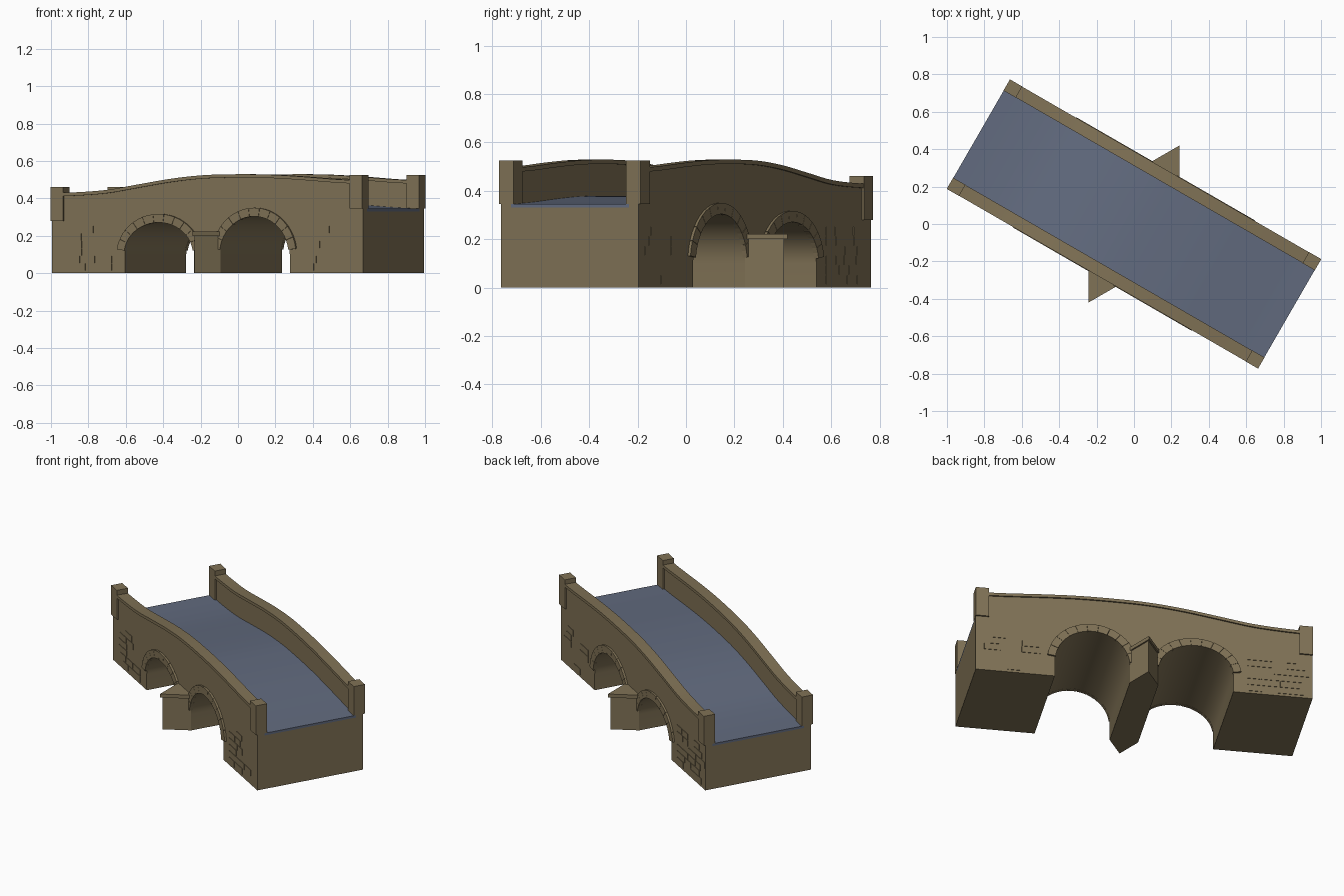
import bpy, bmesh, math, random
from mathutils import Matrix, Vector

if "Cube" in bpy.data.objects:
    bpy.data.objects.remove(bpy.data.objects["Cube"])

random.seed(4)
TURN = Matrix.Rotation(math.radians(-30), 4, 'Z')   # whole bridge sits turned in plan
HALF = 0.96            # half length along the bridge
WALL = 0.328           # half width of the wall faces
EDGE = 0.337           # half width of copings and posts
INNER = 0.27           # half width of the roadway


def material(name, rgb):
    m = bpy.data.materials.new(name)
    m.diffuse_color = (*rgb, 1)
    m.use_nodes = True
    m.node_tree.nodes["Principled BSDF"].inputs["Base Color"].default_value = m.diffuse_color
    return m


STONE = material("brown stone", (0.216, 0.168, 0.092))
ROAD = material("slate road", (0.122, 0.147, 0.212))

# Road height along the bridge: low end, hump, higher end
KEYS = [(-0.96, .28), (-0.82, .282), (-0.62, .295), (-0.42, .325), (-0.22, .355),
        (-0.02, .374), (.18, .379), (.38, .377), (.58, .367), (.80, .352), (.96, .345)]


def road_z(u):
    i = max(k for k in range(len(KEYS) - 1) if KEYS[k][0] <= u + 1e-6)
    (u0, z0), (u1, z1) = KEYS[i], KEYS[i + 1]

    def slope(k):
        a, b = KEYS[max(k - 1, 0)], KEYS[min(k + 1, len(KEYS) - 1)]
        return (b[1] - a[1]) / (b[0] - a[0])
    h, t = u1 - u0, (u - u0) / (u1 - u0)
    return ((2*t**3 - 3*t**2 + 1) * z0 + (t**3 - 2*t**2 + t) * h * slope(i)
            + (3*t**2 - 2*t**3) * z1 + (t**3 - t**2) * h * slope(i + 1))


def add_prism(bm, pts, axis, lo, hi):
    """Extrude a 2D outline along y (points are x,z) or z (points are x,y)."""
    def at(p, d):
        return (p[0], d, p[1]) if axis == 'y' else (p[0], p[1], d)
    a = [bm.verts.new(at(p, lo)) for p in pts]
    b = [bm.verts.new(at(p, hi)) for p in pts]
    bm.faces.new(a)
    bm.faces.new(b[::-1])
    for i in range(len(pts)):
        j = (i + 1) % len(pts)
        bm.faces.new((a[i], b[i], b[j], a[j]))


def finish(name, bm, mat, smooth=False):
    bmesh.ops.recalc_face_normals(bm, faces=bm.faces[:])
    bmesh.ops.transform(bm, matrix=TURN, verts=bm.verts[:])
    me = bpy.data.meshes.new(name)
    bm.to_mesh(me)
    bm.free()
    me.materials.append(mat)
    ob = bpy.data.objects.new(name, me)
    bpy.context.collection.objects.link(ob)
    if smooth:
        bpy.ops.object.select_all(action='DESELECT')
        ob.select_set(True)
        bpy.context.view_layer.objects.active = ob
        bpy.ops.object.shade_smooth_by_angle(angle=math.radians(25))
    return ob


def strip(lower, upper, n=40):
    """Outline of a band that follows the road between two offsets."""
    us = [-HALF + 2 * HALF * i / n for i in range(n + 1)]
    return ([(u, road_z(u) + lower) for u in us]
            + [(u, road_z(u) + upper) for u in reversed(us)])


# Arches: centre, half span, springing height, rise
SPRING, SPAN = 0.10, 0.214
ARCHES = [("left", -0.295, 0.172), ("right", 0.295, 0.205)]


def arch_point(c, rise, a, off=0.0):
    return (c - (SPAN + off) * math.cos(a), SPRING + (rise + off) * math.sin(a))


# Main body with both arch openings
outline = [(-HALF, 0)]
for _, c, rise in ARCHES:
    outline.append((c - SPAN, 0))
    outline += [arch_point(c, rise, math.pi * i / 28) for i in range(29)]
    outline.append((c + SPAN, 0))
outline.append((HALF, 0))
outline += [(u, z) for u, z in strip(0, -0.014)[41:]]
bm = bmesh.new()
add_prism(bm, outline, 'y', -WALL, WALL)
finish("bridge_body", bm, STONE, True)

# Roadway slab
bm = bmesh.new()
add_prism(bm, strip(-0.014, 0), 'y', -INNER - 0.012, INNER + 0.012)
finish("roadway", bm, ROAD, True)

for side, s in (("front", -1), ("back", 1)):
    # Parapet wall and coping
    bm = bmesh.new()
    add_prism(bm, strip(-0.014, 0.134), 'y', s * (INNER + 0.009), s * WALL)
    finish(side + "_parapet", bm, STONE, True)
    bm = bmesh.new()
    add_prism(bm, strip(0.132, 0.15), 'y', s * INNER, s * EDGE)
    finish(side + "_coping", bm, STONE, True)

    # End posts
    for end, e in (("left", -1), ("right", 1)):
        z = road_z(e * HALF)
        bm = bmesh.new()
        u0, u1 = e * (HALF - 0.075), e * (HALF + 0.001)
        add_prism(bm, [(u0, z), (u1, z), (u1, z + 0.181), (u0, z + 0.181)], 'y',
                  s * (INNER - 0.001), s * (EDGE + 0.001))
        finish(f"{side}_{end}_post", bm, STONE)

    # Arch rings made of separate wedge stones
    for label, c, rise in ARCHES:
        bm = bmesh.new()
        a0, n, gap = math.radians(7), 11, 0.006
        step = (math.pi - 2 * a0) / n
        for i in range(n):
            lo, hi = a0 + i * step + gap / 2, a0 + (i + 1) * step - gap / 2
            angs = [lo, (lo + hi) / 2, hi]
            pts = ([arch_point(c, rise, a, -0.001) for a in angs]
                   + [arch_point(c, rise, a, 0.045) for a in reversed(angs)])
            add_prism(bm, pts, 'y', s * (WALL - 0.01), s * (WALL + 0.012))
        finish(f"{side}_{label}_arch_ring", bm, STONE)

    # Pointed cutwater on the middle pier, with its cap
    bm = bmesh.new()
    add_prism(bm, [(-0.08, s * 0.32), (0.08, s * 0.32), (0.08, s * WALL),
                   (0, s * 0.467), (-0.08, s * WALL)], 'z', 0, 0.202)
    finish(side + "_cutwater", bm, STONE)
    bm = bmesh.new()
    add_prism(bm, [(-0.09, s * 0.32), (0.09, s * 0.32), (0.09, s * WALL),
                   (0, s * 0.484), (-0.09, s * WALL)], 'z', 0.2, 0.222)
    finish(side + "_cutwater_cap", bm, STONE)

    # Scattered facing stones, barely proud of the wall near both ends
    bm = bmesh.new()
    for e in (-1, 1):
        for row in range(7):
            u, z = 0.59, 0.015 + row * 0.04
            while u < 0.85:
                w = random.uniform(0.06, 0.11)
                if random.random() < 0.5 and z < 0.25:
                    x0, x1 = e * u, e * min(u + w, HALF - 0.005)
                    add_prism(bm, [(x0, z), (x1, z), (x1, z + 0.036), (x0, z + 0.036)],
                              'y', s * (WALL - 0.005), s * (WALL + 0.003))
                u += w + 0.006
    finish(side + "_facing_stones", bm, STONE)
